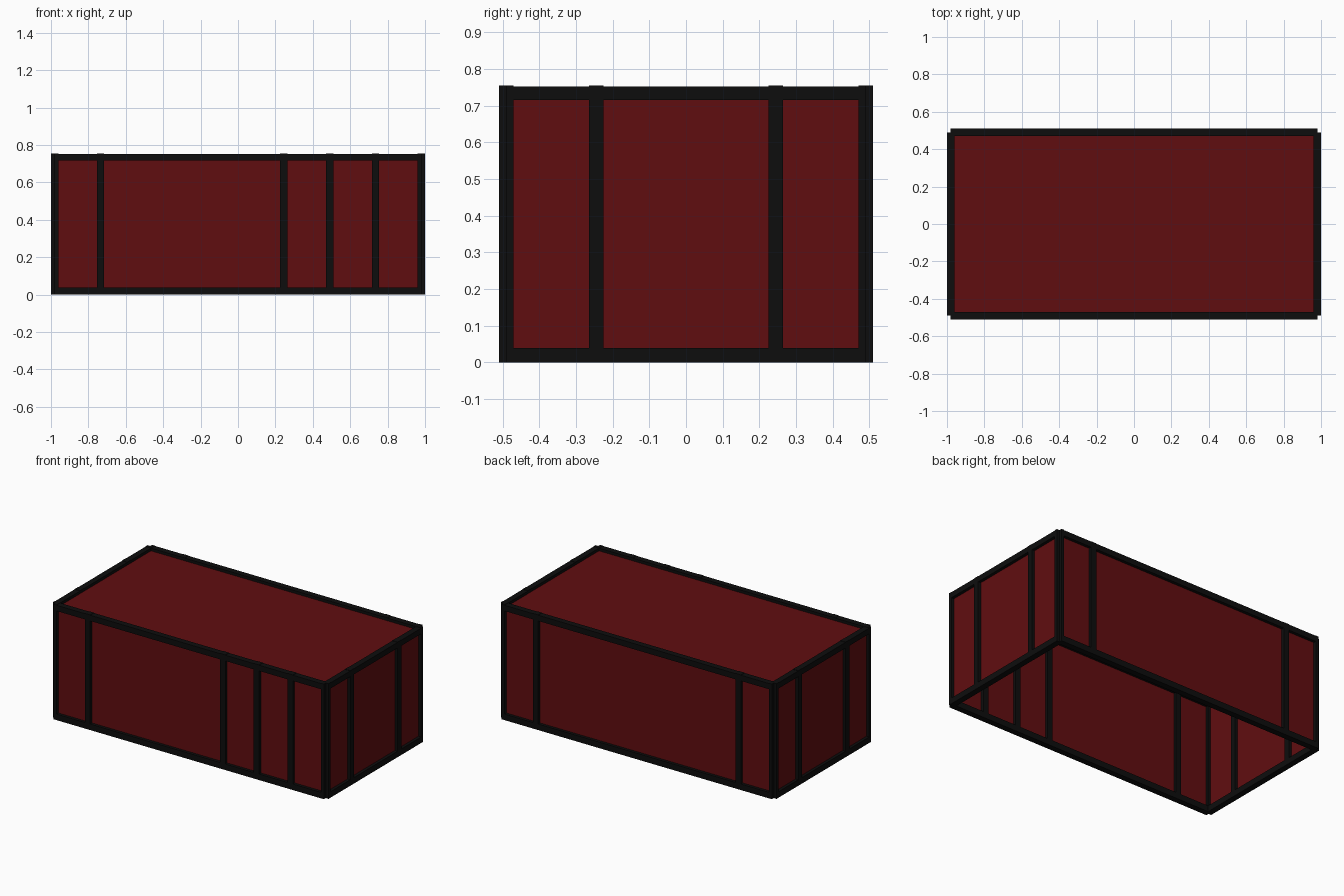
import bpy
import bmesh
from mathutils import Matrix, Vector

cube = bpy.data.objects.get("Cube")
if cube:
    bpy.data.objects.remove(cube, do_unlink=True)

# Main dimensions: half length, half depth, height of the shell, beam width
HX, HY, H, W = 0.9804, 0.4902, 0.7353, 0.0392
R = W / 2
TOP = H + R


def material(name, color):
    mat = bpy.data.materials.new(name)
    mat.use_nodes = True
    mat.diffuse_color = color
    mat.node_tree.nodes["Principled BSDF"].inputs["Base Color"].default_value = color
    return mat


red = material("dark red panel", (0.118, 0.004, 0.005, 1))
black = material("black frame", (0.004, 0.004, 0.004, 1))


def box(name, low, high, mat, open_bottom=False):
    low, high = Vector(low), Vector(high)
    size = high - low
    bm = bmesh.new()
    bmesh.ops.create_cube(bm, size=1, matrix=Matrix.Diagonal((*size, 1)))
    if open_bottom:
        bm.normal_update()
        floor = [f for f in bm.faces if f.normal.z < -0.5]
        bmesh.ops.delete(bm, geom=floor, context="FACES_ONLY")
    mesh = bpy.data.meshes.new(name)
    bm.to_mesh(mesh)
    bm.free()
    mesh.materials.append(mat)
    obj = bpy.data.objects.new(name, mesh)
    obj.location = (low + high) / 2
    bpy.context.collection.objects.link(obj)
    return obj


def bar(name, x, y, rx=R, ry=R):
    box(name, (x - rx, y - ry, 0), (x + rx, y + ry, TOP), black)


# Thin-walled shell, open underneath
box("panel_shell", (-HX, -HY, 0), (HX, HY, H), red, open_bottom=True)

# Horizontal beams around the bottom and top edges
for level, z0, z1 in (("bottom", 0, W), ("top", H - R, TOP - 0.002)):
    for side, s in (("front", -1), ("back", 1)):
        box(f"{level}_{side}_beam", (-HX, s * HY - R, z0), (HX, s * HY + R, z1), black)
    for side, s in (("right", -1), ("left", 1)):
        box(f"{level}_{side}_beam", (s * HX - R, -HY, z0), (s * HX + R, HY, z1), black)

# Corner posts with a notched outer edge, each from two overlapping strips
for sx, side in ((-1, "right"), (1, "left")):
    for sy, end in ((-1, "front"), (1, "back")):
        bar(f"{end}_{side}_post_long", sx * (HX - R / 2), sy * HY, rx=R / 2)
        bar(f"{end}_{side}_post_short", sx * HX, sy * (HY - R / 2), ry=R / 2)

# Upright bars on the long walls
for i, x in enumerate((-0.75, 0.25, 0.5, 0.75)):
    bar(f"front_bar_{i + 1}", x * HX, -HY)
for i, x in enumerate((-0.75, 0.75)):
    bar(f"back_bar_{i + 1}", x * HX, HY)

# Upright bars on the end walls
for sx, side in ((-1, "right"), (1, "left")):
    for sy, end in ((-1, "front"), (1, "back")):
        bar(f"{side}_{end}_bar", sx * HX, sy * HY / 2)
